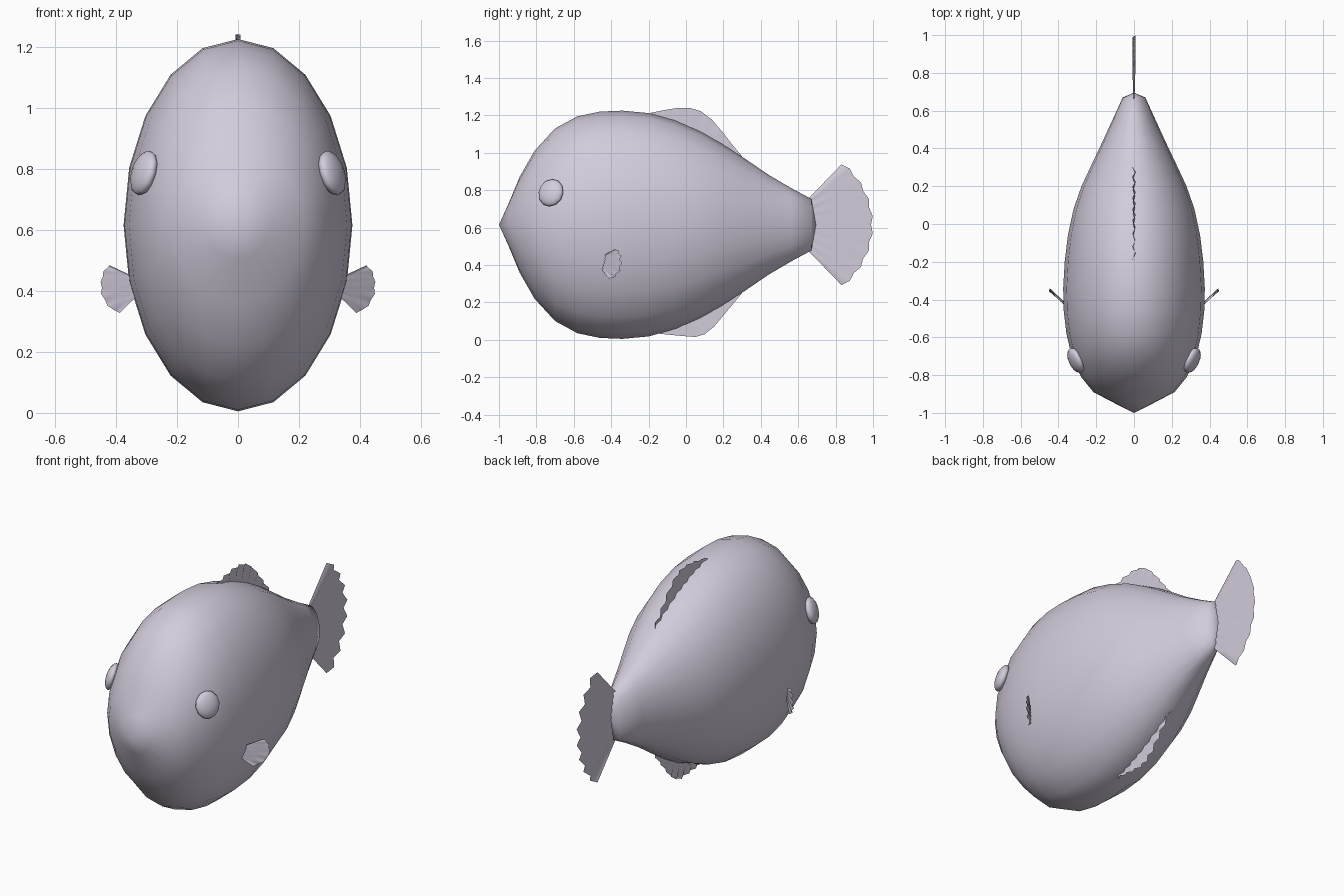
import bpy
import math
from mathutils import Vector

cube = bpy.data.objects.get("Cube")
if cube:
    bpy.data.objects.remove(cube, do_unlink=True)

MID = 0.615  # height of the body axis

skin = bpy.data.materials.new("pale lilac grey")
skin.use_nodes = True
colour = (0.65, 0.60, 0.71, 1)
skin.diffuse_color = colour
skin.node_tree.nodes["Principled BSDF"].inputs["Base Color"].default_value = colour


def add_mesh(name, verts, faces, sharp=None):
    mesh = bpy.data.meshes.new(name)
    mesh.from_pydata(verts, [], faces)
    mesh.materials.append(skin)
    obj = bpy.data.objects.new(name, mesh)
    bpy.context.collection.objects.link(obj)
    finish(obj, sharp)
    return obj


def finish(obj, sharp=None):
    bpy.ops.object.select_all(action='DESELECT')
    obj.select_set(True)
    bpy.context.view_layer.objects.active = obj
    if sharp:
        bpy.ops.object.shade_smooth_by_angle(angle=math.radians(sharp))
    else:
        bpy.ops.object.shade_smooth()


def sample(points, t):
    """Point at fraction t along a list of evenly weighted points."""
    f = t * (len(points) - 1)
    i = min(int(f), len(points) - 2)
    return Vector(points[i]).lerp(Vector(points[i + 1]), f - i)


# Body: elliptical rings (y, half width, half height) between two poles
RINGS = [(-0.95, 0.10, 0.11), (-0.89, 0.215, 0.255), (-0.81, 0.28, 0.395),
         (-0.70, 0.33, 0.515), (-0.58, 0.358, 0.58), (-0.46, 0.372, 0.605),
         (-0.34, 0.375, 0.61), (-0.20, 0.367, 0.597), (-0.06, 0.35, 0.558),
         (0.08, 0.32, 0.497), (0.20, 0.278, 0.428), (0.32, 0.222, 0.35),
         (0.44, 0.165, 0.268), (0.56, 0.11, 0.197), (0.67, 0.06, 0.138)]
SIDES = 20
verts = [(0, -1, MID)]
for y, w, h in RINGS:
    for k in range(SIDES):
        a = math.tau * k / SIDES
        verts.append((w * math.sin(a), y, MID + h * math.cos(a)))
verts.append((0, 0.695, MID))
last = len(verts) - 1
faces = []
for k in range(SIDES):
    n = (k + 1) % SIDES
    faces.append((0, 1 + n, 1 + k))
    for r in range(len(RINGS) - 1):
        a, b = 1 + r * SIDES, 1 + (r + 1) * SIDES
        faces.append((a + k, a + n, b + n, b + k))
    end = 1 + (len(RINGS) - 1) * SIDES
    faces.append((end + k, end + n, last))
add_mesh("body", verts, faces, 60)


# Pleated sheet between a root line and a rim line, waving sideways
def fin(name, root, rim, pleats, wave, place, scallop=0.0):
    verts, faces = [], []
    rows = 3
    for i in range(pleats + 1):
        side = 1 if i % 2 else -1
        a, b = sample(root, i / pleats), sample(rim, i / pleats)
        b = b + (b - a).normalized() * scallop * side
        for j in range(rows):
            t = j / (rows - 1)
            p = a.lerp(b, t)
            verts.append(place(p.x, p.y, side * wave * (0.3 + 0.7 * t)))
    for i in range(pleats):
        for j in range(rows - 1):
            q = i * rows + j
            faces.append((q, q + 1, q + rows + 1, q + rows))
    return add_mesh(name, verts, faces)


def upright(u, v, w):
    return (w, u, v)


# Tail fan
arc = [math.radians(52 - 104 * i / 16) for i in range(17)]
tail_rim = [(0.58 + 0.415 * math.cos(a), MID + 0.415 * math.sin(a)) for a in arc]
fin("tail_fin", [(0.65, MID + 0.135), (0.65, MID - 0.135)], tail_rim,
    16, 0.009, upright, 0.006)

# Back fin and belly fin
fin("back_fin", [(-0.17, 1.18), (0.04, 1.08), (0.29, 0.95)],
    [(-0.19, 1.213), (-0.12, 1.227), (-0.05, 1.239), (0.02, 1.24), (0.08, 1.222),
     (0.14, 1.175), (0.20, 1.105), (0.25, 1.04), (0.30, 0.98)],
    16, 0.008, upright)
fin("belly_fin", [(-0.15, 0.05), (0.04, 0.15), (0.29, 0.28)],
    [(-0.14, 0.032), (-0.08, 0.026), (-0.02, 0.02), (0.05, 0.015), (0.10, 0.03),
     (0.15, 0.07), (0.20, 0.13), (0.25, 0.19), (0.30, 0.25)],
    16, 0.008, upright)

for label, s in (("left", 1), ("right", -1)):
    # Side fin, swept outward and back
    def swept(u, v, w, s=s):
        return (s * (0.33 + 0.74 * u - 0.67 * w), -0.455 + 0.67 * u + 0.74 * w, v)

    fin(label + "_side_fin", [(0.01, 0.445), (0.01, 0.375)],
        [(0.12, 0.485), (0.148, 0.465), (0.16, 0.43), (0.158, 0.39),
         (0.13, 0.35), (0.075, 0.325)], 10, 0.007, swept, 0.004)

    # Eye, a flattened ball lying on the cheek
    bpy.ops.mesh.primitive_uv_sphere_add(segments=12, ring_count=8, radius=1,
                                         location=(s * 0.308, -0.722, 0.786))
    eye = bpy.context.object
    eye.name = label + "_eye"
    eye.scale = (0.072, 0.076, 0.033)
    normal = Vector((s * 0.87, -0.40, 0.28))
    eye.rotation_euler = normal.to_track_quat('Z', 'Y').to_euler()
    eye.data.materials.append(skin)
    finish(eye)
